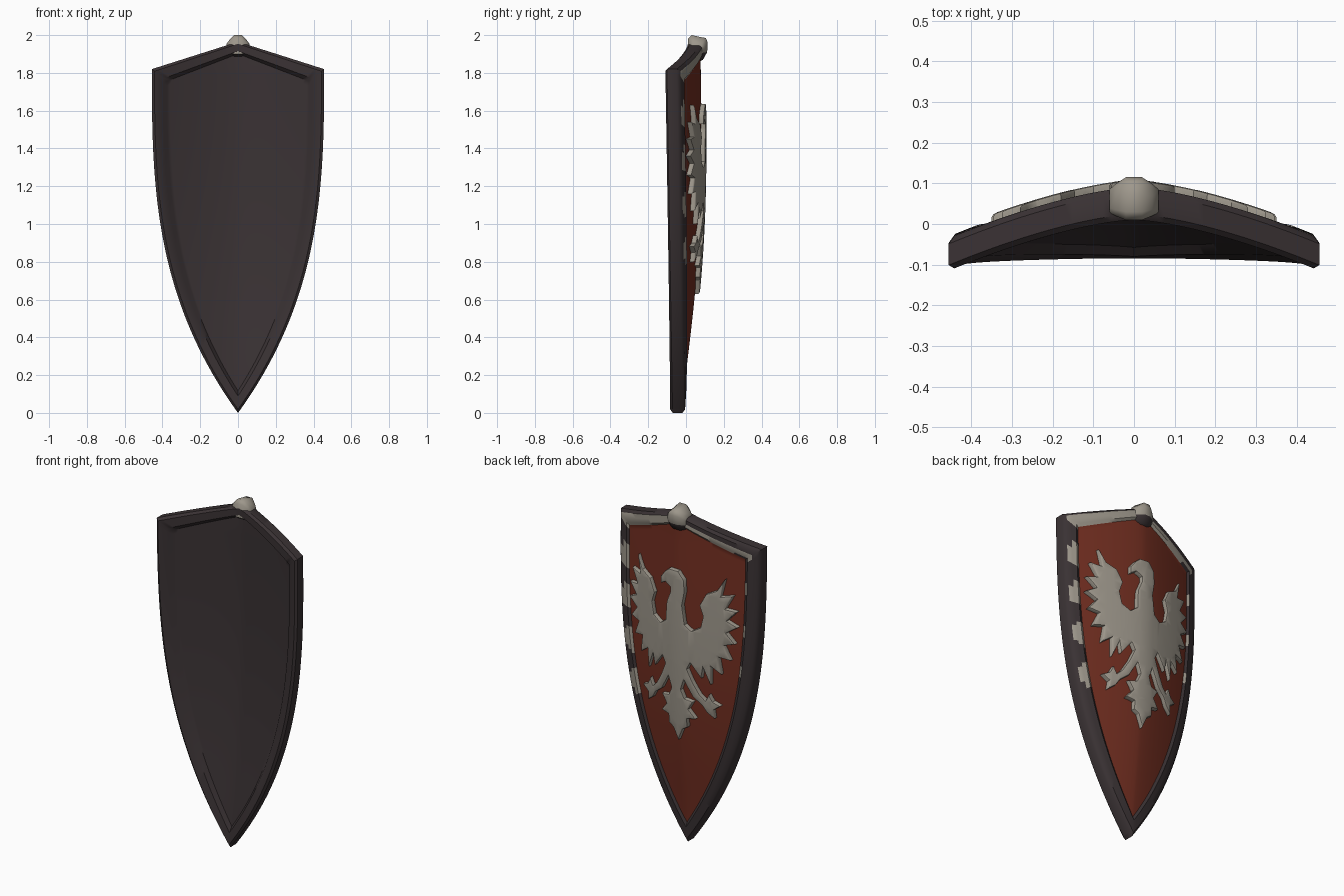
import bpy, bmesh, math
from mathutils import Vector

if "Cube" in bpy.data.objects:
    bpy.data.objects.remove(bpy.data.objects["Cube"], do_unlink=True)

HALF, SHOULDER, PEAK, POWER = 0.456, 1.82, 0.145, 2.9
ROWS, COLS = 90, 48
RIM = 0.08


def make_material(name, color):
    mat = bpy.data.materials.new(name)
    mat.use_nodes = True
    mat.diffuse_color = (*color, 1)
    shader = mat.node_tree.nodes["Principled BSDF"]
    shader.inputs["Base Color"].default_value = (*color, 1)
    shader.inputs["Roughness"].default_value = 0.8
    return mat


dark = make_material("dark iron", (0.042, 0.032, 0.034))
red = make_material("deep red", (0.17, 0.028, 0.015))
pale = make_material("worn pale paint", (0.34, 0.31, 0.26))


def finish(name, bm, mats, angle=40):
    mesh = bpy.data.meshes.new(name)
    bm.to_mesh(mesh)
    bm.free()
    for mat in mats:
        mesh.materials.append(mat)
    obj = bpy.data.objects.new(name, mesh)
    bpy.context.collection.objects.link(obj)
    bpy.ops.object.select_all(action="DESELECT")
    obj.select_set(True)
    bpy.context.view_layer.objects.active = obj
    bpy.ops.object.shade_smooth_by_angle(angle=math.radians(angle))
    return obj


def half_width(z):
    t = min(max(z / SHOULDER, 0), 1)
    return HALF * (1 - (1 - t) ** POWER)


def curve_y(x, z):
    """Depth of the bowed front surface."""
    w = max(half_width(z), 0.015)
    edge = -0.085 - 0.03 * min(z / SHOULDER, 1)
    rise = 0.125 * (w / HALF) ** 1.5
    return edge + rise * (1 - min(abs(x) / w, 1) ** 1.5)


def shield_point(inset, lift, row, col):
    """Point on the shield outline shrunk by inset, raised by lift."""
    u = 2 * col / COLS - 1
    s = (row / ROWS) ** 1.3
    low = SHOULDER * (1 - (1 - inset / HALF) ** (1 / POWER))
    high = SHOULDER - 0.8 * inset
    x = u * (half_width(low + s * (high - low)) - inset)
    z = low + s * (high + PEAK * (1 - abs(u)) - low)
    return Vector((x, curve_y(x, z) + lift, z))


def outline(inset, lift):
    cells = [(0, COLS)] + [(r, COLS) for r in range(1, ROWS + 1)]
    cells += [(ROWS, c) for c in range(COLS - 1, -1, -1)]
    cells += [(r, 0) for r in range(ROWS - 1, 0, -1)]
    return [shield_point(inset, lift, r, c) for r, c in cells]


def bridge(bm, loops, pick=lambda seg, center: 0):
    """Skin a row of closed loops."""
    rings = [[bm.verts.new(p) for p in loop] for loop in loops]
    for seg, (a, b) in enumerate(zip(rings, rings[1:])):
        for i in range(len(a)):
            j = (i + 1) % len(a)
            face = bm.faces.new((a[i], a[j], b[j], b[i]))
            face.material_index = pick(seg, face.calc_center_median())
    return rings


def panel(bm, inset, lift, index):
    grid = [[bm.verts.new(shield_point(inset, lift, r, c)) for c in range(COLS + 1)]
            for r in range(ROWS + 1)]
    for r in range(ROWS):
        for c in range(COLS):
            face = bm.faces.new((grid[r][c], grid[r][c + 1],
                                 grid[r + 1][c + 1], grid[r + 1][c]))
            face.material_index = index


# Worn paint on the outer face of the rim: along the top, patchy down one side
def rim_paint(seg, p):
    if seg < 4:
        return 0
    roof = SHOULDER + PEAK * (1 - abs(p.x) / HALF)
    if p.z > roof - 0.075 and abs(p.x) < 0.425:
        return 2 if seg > 5 or (p.x > 0 and seg > 4) else 0
    patch = math.cos(math.tau * (p.z - 1.58) / 0.24)
    if p.x > 0 and p.z > 0.75 and seg > 4:
        return 2 if patch > (0.3 if seg == 5 else -0.25) else 0
    if p.x < 0 and p.z > 1.0 and seg > 6:
        return 2 if patch > 0.6 else 0
    return 0


# Shield body: rim profile swept round the outline, closed by two panels
bm = bmesh.new()
rim_profile = [(RIM, 0.02), (0.062, 0), (0.014, 0), (0, 0.014), (0, 0.066),
               (0.014, 0.08), (0.04, 0.08), (0.064, 0.08), (RIM, 0.068)]
bridge(bm, [outline(d, y) for d, y in rim_profile], rim_paint)
panel(bm, RIM, 0.02, 0)
panel(bm, RIM, 0.068, 1)
bmesh.ops.remove_doubles(bm, verts=bm.verts, dist=0.0002)
bmesh.ops.recalc_face_normals(bm, faces=bm.faces)
finish("shield_body", bm, [dark, red, pale])

# Ridge knob on the top point
bm = bmesh.new()
side = [(0.01, 1.9), (0.01, 1.98), (0.03, 2.0), (0.075, 1.99), (0.105, 1.985),
        (0.115, 1.96), (0.112, 1.91), (0.09, 1.87), (0.07, 1.86)]
stations = [(-0.06, 0.55), (-0.045, 0.75), (-0.02, 1), (0.02, 1), (0.045, 0.75), (0.06, 0.55)]
rings = bridge(bm, [[(x, 0.05 + (y - 0.05) * k, 1.9 + (z - 1.9) * k) for y, z in side]
                    for x, k in stations])
for ring in (rings[0], rings[-1]):
    bm.faces.new(ring)
bmesh.ops.recalc_face_normals(bm, faces=bm.faces)
for face in bm.faces:
    face.material_index = 1 if face.normal.z < -0.1 else 0
finish("top_knob", bm, [pale, dark], 50)

# Raised bird emblem: half outline with generated feathers, mirrored, plus a head
wing_inner = [(0.06, 1.33), (0.10, 1.30), (0.15, 1.33), (0.165, 1.40),
              (0.145, 1.46), (0.18, 1.53), (0.24, 1.56)]
feather_tips = [(0.28, 1.63), (0.325, 1.54), (0.345, 1.45), (0.35, 1.36),
                (0.335, 1.26), (0.31, 1.16), (0.26, 1.07), (0.20, 1.0), (0.15, 1.03)]
leg = [(0.09, 1.11), (0.07, 1.07), (0.10, 1.0), (0.14, 0.93), (0.17, 0.90), (0.19, 0.94),
       (0.21, 0.90), (0.25, 0.88), (0.21, 0.85), (0.215, 0.80), (0.175, 0.83),
       (0.15, 0.87), (0.10, 0.91), (0.05, 1.0)]
tail = [(0.03, 0.94), (0.05, 0.89), (0.10, 0.88), (0.07, 0.83), (0.11, 0.78),
        (0.06, 0.77), (0.06, 0.72), (0.03, 0.70)]
head = [(-0.06, 1.38), (-0.055, 1.44), (-0.03, 1.50), (-0.03, 1.53), (-0.065, 1.55),
        (-0.10, 1.53), (-0.10, 1.57), (-0.07, 1.61), (-0.04, 1.635), (0.02, 1.635),
        (0.055, 1.59), (0.06, 1.52), (0.045, 1.44)]

wing_root = Vector((0.12, 1.35))
feathers = []
for a, b in zip(feather_tips, feather_tips[1:]):
    notch = ((Vector(a) + Vector(b)) / 2).lerp(wing_root, 0.24)
    feathers += [a, tuple(notch)]
feathers.append(feather_tips[-1])
half = wing_inner + feathers + leg + tail
shape = half + [(0, 0.63)] + [(-v, z) for v, z in reversed(half)] + head

bm = bmesh.new()
base = bm.faces.new([bm.verts.new((-v, 0.06, z)) for v, z in shape])
raised = bmesh.ops.extrude_face_region(bm, geom=[base])["geom"]
for v in raised:
    if isinstance(v, bmesh.types.BMVert):
        v.co.y = 0.094
bmesh.ops.recalc_face_normals(bm, faces=bm.faces)
rim_edges = [e for e in bm.edges if all(v.co.y > 0.09 for v in e.verts)]
bmesh.ops.bevel(bm, geom=rim_edges, offset=0.007, segments=2, profile=0.5,
                affect="EDGES", clamp_overlap=True)
bmesh.ops.triangulate(bm, faces=bm.faces)


def slice_along(axis, start, step, count):
    for i in range(count):
        bmesh.ops.bisect_plane(bm, geom=bm.verts[:] + bm.edges[:] + bm.faces[:],
                               plane_co=axis * (start + i * step), plane_no=axis)


# Slice the flat emblem so that it can bend with the shield
slice_along(Vector((1, 0, 0)), -0.32, 0.04, 17)
slice_along(Vector((0, 0, 1)), 0.7, 0.1, 10)
for v in bm.verts:
    v.co.y += curve_y(v.co.x, v.co.z)
finish("bird_emblem", bm, [pale], 35)
